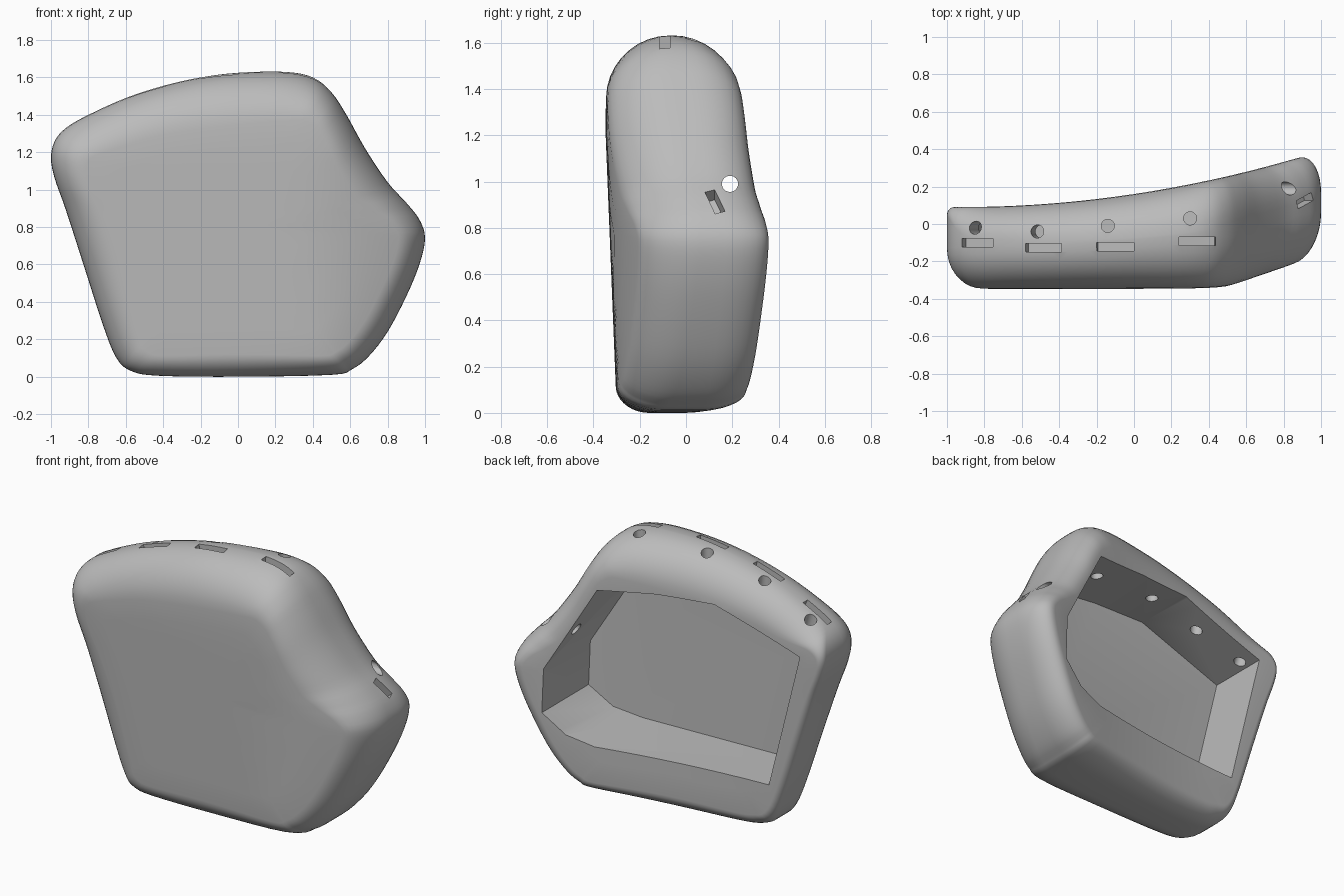
import bpy, bmesh, math
from mathutils import Vector, Matrix

cube = bpy.data.objects.get("Cube")
if cube:
    bpy.data.objects.remove(cube)

grey = bpy.data.materials.new("plain grey")
grey.use_nodes = True
grey.diffuse_color = (0.5, 0.5, 0.5, 1)
grey.node_tree.nodes["Principled BSDF"].inputs["Base Color"].default_value = grey.diffuse_color

CENTRE = Vector((0, 0.8))

# Silhouette in x, z, starting at the left corner and running over the top
OUTLINE = [Vector(p) for p in (
    (-1, 1.17), (-.98, 1.26), (-.92, 1.33), (-.8, 1.4), (-.6, 1.49), (-.4, 1.555),
    (-.2, 1.6), (0, 1.625), (.25, 1.63), (.4, 1.6), (.5, 1.52), (.58, 1.4),
    (.68, 1.22), (.8, 1.04), (.9, .93), (.97, .84), (1, .74), (.97, .6),
    (.9, .43), (.8, .24), (.7, .11), (.61, .04), (.5, .01), (0, 0), (-.42, .005),
    (-.57, .03), (-.65, .1), (-.72, .27), (-.82, .58), (-.92, .89), (-.98, 1.06))]

# Edge rounding per side: front inset, front share of depth, back inset, back share
ROUNDING = {"top": (.28, .52, .25, .46), "bottom": (.12, .32, .1, .36),
            "left": (.2, .5, .04, .1), "right": (.14, .4, .12, .4)}


def front_y(x, z):
    bend = 0.5 * (x - .5 + math.sqrt((x - .5) ** 2 + .01))
    return -.3 - .04 * min(z, 1.2) + .33 * bend


def back_y(x):
    return .16 + .15 * x + .08 * x * x


def smooth_loop(pts, steps):
    """Closed Catmull-Rom curve through the points."""
    out, n = [], len(pts)
    for i in range(n):
        a, b, c, d = (pts[(i + k) % n] for k in (-1, 0, 1, 2))
        for s in range(steps):
            t = s / steps
            out.append(.5 * (2 * b + (c - a) * t + (2 * a - 5 * b + 4 * c - d) * t * t
                             + (3 * b - a - 3 * c + d) * t ** 3))
    return out


def new_object(name, bm):
    bmesh.ops.recalc_face_normals(bm, faces=bm.faces)
    mesh = bpy.data.meshes.new(name)
    bm.to_mesh(mesh)
    bm.free()
    mesh.materials.append(grey)
    ob = bpy.data.objects.new(name, mesh)
    bpy.context.collection.objects.link(ob)
    return ob


def side_rounding(normal):
    x, z = normal
    sides = (("right" if x > 0 else "left", x * x), ("top" if z > 0 else "bottom", z * z))
    return [sum(ROUNDING[s][k] * w for s, w in sides) for k in range(4)]


def build_body():
    loop = smooth_loop(OUTLINE, 4)
    n = len(loop)
    arc = [math.radians(a) for a in range(0, 91, 10)]
    fills = (.8, .6, .4, .2)
    columns = []
    for i, p in enumerate(loop):
        tangent = loop[(i + 1) % n] - loop[i - 1]
        fi, fs, bi, bs = side_rounding(Vector((-tangent.y, tangent.x)).normalized())
        inward = (CENTRE - p).normalized()
        depth = back_y(p.x) - front_y(*p)

        def point(front, inset, lift):
            q = p + inward * inset
            y = front_y(*q) + lift if front else back_y(q.x) - lift
            return Vector((q.x, y, q.y))

        def half(front, inset, share):
            rounded = [point(front, inset * (1 - math.cos(a)), depth * share * (1 - math.sin(a)))
                       for a in arc]
            reach = (CENTRE - p).length - inset
            return rounded + [point(front, inset + reach * (1 - f), 0) for f in fills]

        columns.append(half(True, fi, fs)[::-1] + half(False, bi, bs))

    bm = bmesh.new()
    grid = [[bm.verts.new(v) for v in col] for col in columns]
    front_mid = bm.verts.new((CENTRE.x, front_y(*CENTRE), CENTRE.y))
    back_mid = bm.verts.new((CENTRE.x, back_y(CENTRE.x), CENTRE.y))
    for i in range(n):
        a, b = grid[i - 1], grid[i]
        for k in range(len(a) - 1):
            bm.faces.new((a[k], b[k], b[k + 1], a[k + 1]))
        bm.faces.new((a[0], b[0], front_mid))
        bm.faces.new((a[-1], b[-1], back_mid))
    return new_object("shell_body", bm)


def build_pocket():
    """Faceted recess; its floor creases where the front bends back."""
    rim = ((.46, .32), (.63, .365), (.77, .48), (.76, .755), (.445, 1.3),
           (.08, 1.345), (-.28, 1.36), (-.85, 1.17), (-.64, .32))
    bm = bmesh.new()
    floor = [bm.verts.new((x, -.25 + .04 * x + .26 * max(0, x - .46), z)) for x, z in rim]
    lid = [bm.verts.new((x, .6, z)) for x, z in rim]
    bm.faces.new(floor[:5])
    bm.faces.new(floor[4:] + floor[:1])
    bm.faces.new(lid)
    for i in range(len(rim)):
        bm.faces.new((floor[i - 1], floor[i], lid[i], lid[i - 1]))
    return new_object("pocket_cutter", bm)


def build_hole(x, y, z, tilt, length=.6):
    bm = bmesh.new()
    place = Matrix.Translation((x, y, z)) @ Matrix.Rotation(math.radians(tilt), 4, "Y")
    bmesh.ops.create_cone(bm, cap_ends=True, segments=24, radius1=.035, radius2=.035,
                          depth=length, matrix=place)
    return new_object("hole_cutter", bm)


def build_slot(x, y, z, tilt, length, twist=0):
    bm = bmesh.new()
    place = (Matrix.Translation((x, y, z)) @ Matrix.Rotation(math.radians(tilt), 4, "Y")
             @ Matrix.Rotation(math.radians(twist), 4, "Z"))
    bmesh.ops.create_cube(bm, size=1, matrix=place @ Matrix.Diagonal((length, .045, .12, 1)))
    return new_object("slot_cutter", bm)


body = build_body()
cutters = [build_pocket(),
           # Round holes through the top wall and the right wall
           build_hole(-.83, -.02, 1.3, -16), build_hole(-.51, -.04, 1.45, -6),
           build_hole(-.14, -.01, 1.5, 0), build_hole(.3, .03, 1.5, 0),
           build_hole(.8, .19, .99, 90),
           # Shallow slots beside each hole
           build_slot(-.84, -.1, 1.38, -27, .19), build_slot(-.485, -.128, 1.53, -17, .2),
           build_slot(-.1, -.122, 1.61, -7, .2), build_slot(.34, -.092, 1.61, 8, .2),
           build_slot(.91, .125, .91, 48, .13, 20)]

bpy.context.view_layer.objects.active = body
body.select_set(True)
for cutter in cutters:
    cutter.hide_render = True
    cut = body.modifiers.new("cut", "BOOLEAN")
    cut.operation, cut.solver, cut.object = "DIFFERENCE", "EXACT", cutter
    bpy.ops.object.modifier_apply(modifier=cut.name)
    bpy.data.objects.remove(cutter)

bpy.ops.object.select_all(action="DESELECT")
body.select_set(True)
bpy.ops.object.shade_smooth_by_angle(angle=math.radians(35))
